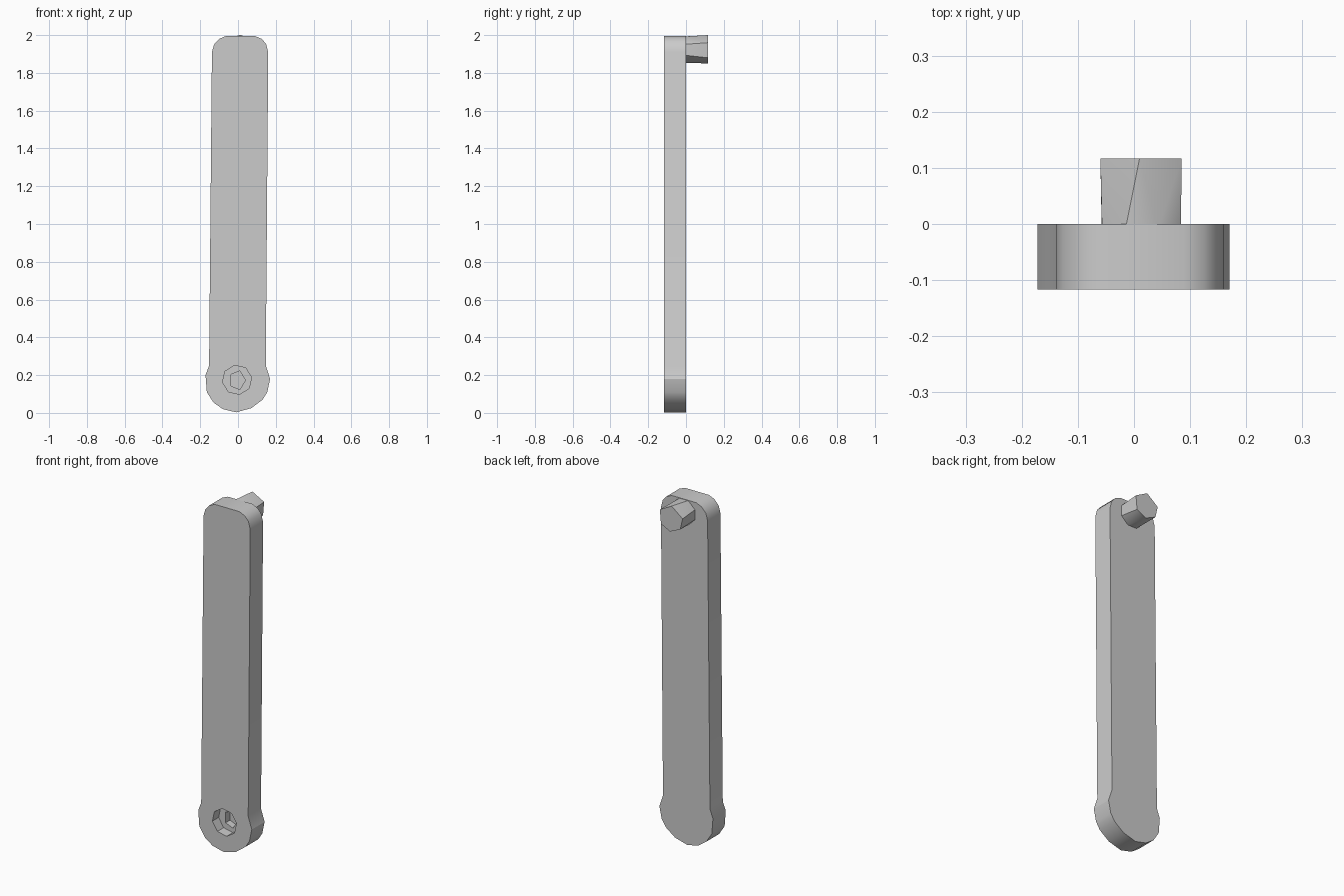
import bpy
import bmesh
from math import cos, sin, radians

cube = bpy.data.objects.get("Cube")
if cube:
    bpy.data.objects.remove(cube, do_unlink=True)

grey = bpy.data.materials.new("plain grey")
grey.use_nodes = True
colour = (0.6, 0.6, 0.6, 1)
grey.diffuse_color = colour
grey.node_tree.nodes["Principled BSDF"].inputs["Base Color"].default_value = colour


def finish(bm, name):
    bmesh.ops.recalc_face_normals(bm, faces=bm.faces)
    mesh = bpy.data.meshes.new(name)
    bm.to_mesh(mesh)
    bm.free()
    mesh.materials.append(grey)
    obj = bpy.data.objects.new(name, mesh)
    bpy.context.collection.objects.link(obj)
    return obj


def select(obj):
    bpy.ops.object.select_all(action='DESELECT')
    obj.select_set(True)
    bpy.context.view_layer.objects.active = obj


def prism(name, outline, y0, y1):
    """Extrude an (x, z) outline from y0 to y1."""
    bm = bmesh.new()
    face = bm.faces.new([bm.verts.new((x, y0, z)) for x, z in outline])
    moved = bmesh.ops.extrude_face_region(bm, geom=[face])["geom"]
    verts = [v for v in moved if isinstance(v, bmesh.types.BMVert)]
    bmesh.ops.translate(bm, verts=verts, vec=(0, y1 - y0, 0))
    return finish(bm, name)


def hull(name, *loops):
    """Wrap rings of points, each given as (y, outline), in one solid."""
    bm = bmesh.new()
    for y, outline in loops:
        for x, z in outline:
            bm.verts.new((x, y, z))
    bmesh.ops.convex_hull(bm, input=bm.verts)
    bmesh.ops.dissolve_limit(bm, angle_limit=radians(1), verts=bm.verts, edges=bm.edges)
    return finish(bm, name)


def ring(cx, cz, rx, rz, sides, turn):
    angles = [radians(turn + 360 * i / sides) for i in range(sides)]
    return [(cx + rx * cos(a), cz + rz * sin(a)) for a in angles]


# Long arm: round lower end, narrow neck, softened upper corners
arm_outline = [
    (0.147, 0.25), (0.16, 1.91), (0.148, 1.955), (0.125, 1.98), (0.09, 1.995),
    (-0.065, 1.995), (-0.1, 1.98), (-0.127, 1.95), (-0.138, 1.91), (-0.153, 0.25),
    (-0.172, 0.2), (-0.165, 0.11), (-0.13, 0.055), (-0.08, 0.02), (-0.01, 0.003),
    (0.07, 0.025), (0.13, 0.07), (0.155, 0.11), (0.17, 0.18),
]
arm = prism("arm", arm_outline, -0.117, 0)

# Stepped socket sunk into the front of the round end
cutters = [
    prism("socket_cutter", ring(-0.005, 0.175, 0.078, 0.078, 8, 10), -0.15, -0.06),
    prism("socket_pit_cutter", ring(-0.003, 0.173, 0.042, 0.052, 5, 0), -0.14, -0.02),
]
for cutter in cutters:
    cutter.hide_render = True
    cut = arm.modifiers.new("socket", 'BOOLEAN')
    cut.operation = 'DIFFERENCE'
    cut.solver = 'EXACT'
    cut.object = cutter
    select(arm)
    bpy.ops.object.modifier_apply(modifier=cut.name)
    bpy.data.objects.remove(cutter, do_unlink=True)

# Pivot pin behind the upper end: rounder root, faceted tip
root = ring(0.013, 1.923, 0.076, 0.075, 8, 22)
tip = [(0.01, 2.0), (0.085, 1.96), (0.078, 1.88), (0.02, 1.85), (-0.045, 1.88), (-0.06, 1.945)]
pin = hull("pivot_pin", (-0.01, root), (0.117, tip))

for part in (arm, pin):
    select(part)
    bpy.ops.object.shade_smooth_by_angle(angle=radians(30))
